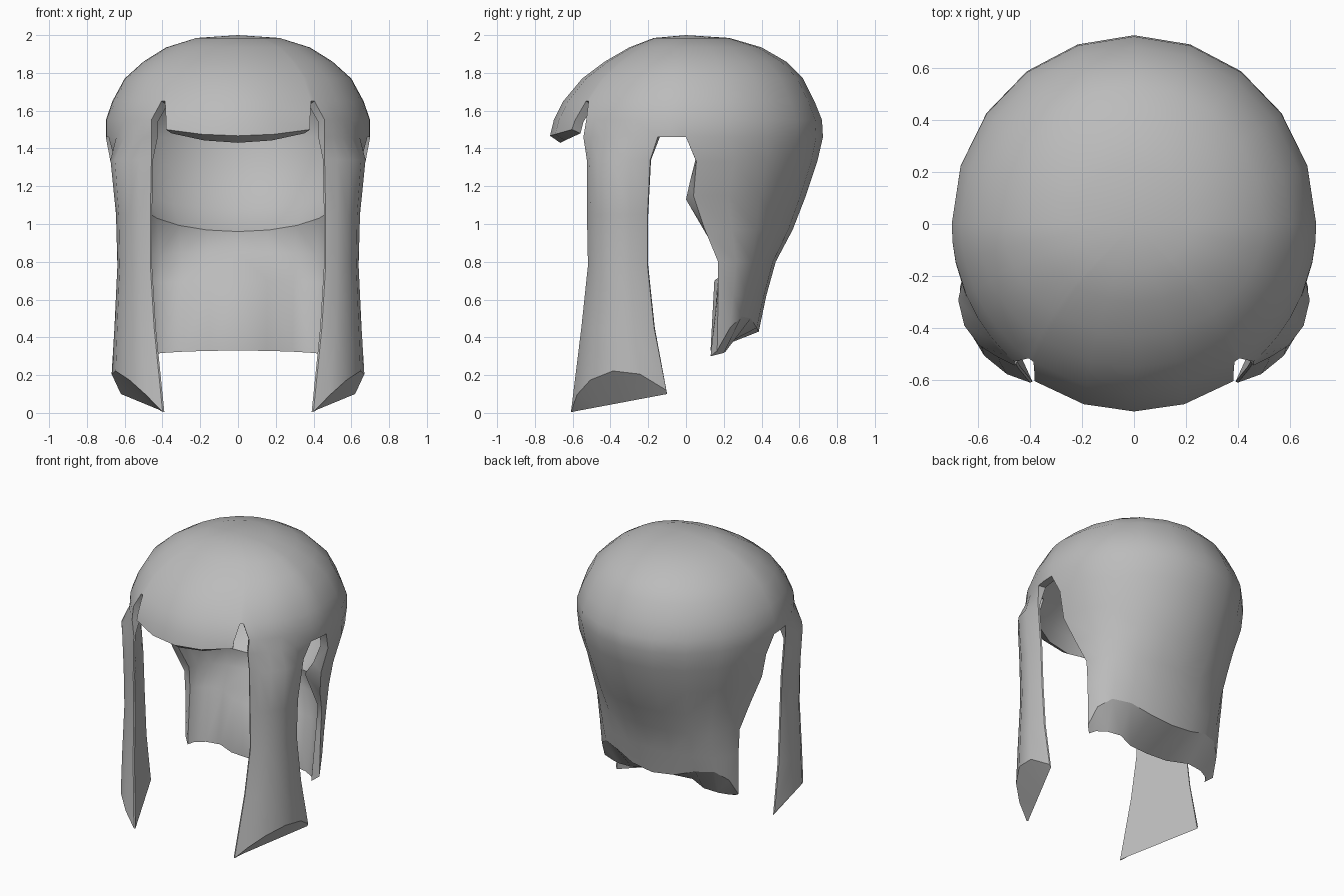
import bpy, bmesh, math
from mathutils import Vector

if "Cube" in bpy.data.objects:
    bpy.data.objects.remove(bpy.data.objects["Cube"])


def lerp(a, b, t):
    return a + (b - a) * t


# Cap rings: height, half width, front depth, back depth
CAP = [(2.0, 0, 0, 0), (1.985, .22, .17, .23), (1.935, .38, .30, .40), (1.86, .50, .43, .53),
       (1.77, .60, .55, .62), (1.65, .665, .65, .68), (1.55, .70, .70, .72), (1.46, .70, .72, .725)]
# Column angles from the front (degrees), right half only
PHI = [0, 16, 33, 41, 46, 52, 59, 67, 78, 84, 90, 108, 126, 144, 162, 180]
SLIT_ROW, CAP_END = 5, len(CAP) - 1
BRIM, LOCK, BACK = (0, 2), (3, 8), (10, 15)

# Side lock sections: z, front edge x y, back edge x y, bulge
LOCK_T = [0, .12, .3, .55, .8, 1]
LOCKS = [(1.34, .45, -.52, .645, -.185, .10), (1.05, .455, -.52, .61, -.20, .092),
         (.78, .455, -.515, .60, -.20, .092), (.45, .435, -.55, .61, -.165, .11),
         (.0, .39, -.605, .62, -.10, .135)]
# Back hair: outer z, half width, side y, centre y
BACK_OUT = [(1.33, .675, .055, .695), (1.15, .63, .04, .635), (.97, .58, .10, .565),
            (.80, .545, .17, .475), (.62, .535, .17, .425), (.45, .53, .165, .385)]
# Back hair: inner side z, centre z, half width, side y, centre y, nape bump
BACK_IN = [(1.34, 1.30, .62, .05, .63, 0), (1.22, 1.08, .585, .02, .54, 0),
           (1.13, .96, .53, .0, .35, 0), (.83, .85, .51, .175, .36, .02),
           (.68, .70, .50, .17, .30, .15), (.30, .33, .49, .13, .25, .12)]
BUMP = [0, 0, 0, .15, .85, 1]
BOTTOM = [-.12, 0, .06, .05, .0, -.02]


def cap_point(j, i, inner):
    z, rx, front, back = CAP[i]
    phi = PHI[j]
    if i <= SLIT_ROW:
        phi = {2: 35.5, 3: 37.5, 4: 43}.get(j, phi)
    c, s = math.cos(math.radians(phi)), math.sin(math.radians(phi))
    if i == CAP_END and j <= BRIM[1]:
        z = lerp(1.43, 1.48, (j / 2) ** 2) if inner else lerp(1.467, 1.50, (j / 2) ** 2)
    elif inner:
        z = 1.46 + (z - 1.46) * .89
    k = .925 if inner else 1
    return Vector((rx * s * k, (-front if c > 0 else -back) * c * k, z))


def lock_point(j, i, inner):
    z, fx, fy, bx, by, bulge = LOCKS[i]
    t = LOCK_T[j - LOCK[0]]
    f, b = Vector((fx, fy, 0)), Vector((bx, by, 0))
    n = (b - f).cross(Vector((0, 0, 1))).normalized()
    arch = (4 * t * (1 - t)) ** .8
    p = f.lerp(b, t) + n * (0 if inner else .01 + bulge * arch)
    if inner and i == 0:                        # ease into the cap lining
        p += n * .05 * arch
    p.z = z
    if i == len(LOCKS) - 1:                     # slanted lens-shaped end
        p.z = lerp(.005, .10, t) + (0 if inner else .02 * t + .155 * arch)
    return p


def back_point(j, i, inner):
    k = j - BACK[0]
    s = k / (BACK[1] - BACK[0])
    c, d = math.cos(s * math.pi / 2), math.sin(s * math.pi / 2)
    if inner:
        zs, zc, w, ys, yc, bump = BACK_IN[i]
        return Vector((w * c, lerp(ys, yc, d) - bump * BUMP[k], lerp(zs, zc, d)))
    z, w, ys, yc = BACK_OUT[i]
    if i == len(BACK_OUT) - 1:
        z += BOTTOM[k]
    return Vector((w * c, lerp(ys, yc, d), z))


bm = bmesh.new()
verts, quads = {}, []


def vert(j, i, inner):
    key = (j, i, inner)
    if key not in verts:
        if i <= CAP_END:
            p = cap_point(j, i, inner)
        elif j <= LOCK[1]:
            p = lock_point(j, i - CAP_END - 1, inner)
        else:
            p = back_point(j, i - CAP_END - 1, inner)
        if j in (0, len(PHI) - 1):
            p.x = 0
        verts[key] = bm.verts.new(p)
    return verts[key]


# Cells of the cap, leaving the slit beside the fringe open
for j in range(len(PHI) - 1):
    for i in range(CAP_END):
        if not (j == BRIM[1] and i >= SLIT_ROW):
            quads.append((j, i))
# Cells of the hanging side lock and the back hair
for (a, b), rows in ((LOCK, LOCKS), (BACK, BACK_OUT)):
    for j in range(a, b):
        for i in range(CAP_END, CAP_END + len(rows)):
            quads.append((j, i))

# Outer and inner skins, with crisp walls along every open edge
edges = {}
for j, i in quads:
    ring = [(j, i), (j, i + 1), (j + 1, i + 1), (j + 1, i)]
    bm.faces.new([vert(*c, False) for c in ring])
    bm.faces.new([vert(*c, True) for c in reversed(ring)])
    for a, b in zip(ring, ring[1:] + ring[:1]):
        key = tuple(sorted((a, b)))
        edges[key] = edges.get(key, 0) + 1
for (a, b), n in edges.items():
    on_seam = a[0] == b[0] and a[0] in (0, len(PHI) - 1)
    at_pole = a[1] == b[1] == 0
    if n == 1 and not on_seam and not at_pole:
        bm.faces.new([vert(*a, False), vert(*b, False), vert(*b, True), vert(*a, True)])
        for side in (False, True):
            bm.edges.get((vert(*a, side), vert(*b, side))).smooth = False
# Crisp lip around the back of the head hollow
for j in range(*BACK):
    lip = CAP_END + 3
    bm.edges.get((vert(j, lip, True), vert(j + 1, lip, True))).smooth = False

# Mirror to the other half and weld the seam
dup = bmesh.ops.duplicate(bm, geom=bm.verts[:] + bm.edges[:] + bm.faces[:])["geom"]
for v in (g for g in dup if isinstance(g, bmesh.types.BMVert)):
    v.co.x *= -1
bmesh.ops.remove_doubles(bm, verts=bm.verts[:], dist=.0005)
bmesh.ops.recalc_face_normals(bm, faces=bm.faces[:])

mesh = bpy.data.meshes.new("hair")
bm.to_mesh(mesh)
bm.free()
hair = bpy.data.objects.new("hair", mesh)
bpy.context.collection.objects.link(hair)

grey = bpy.data.materials.new("light grey")
grey.diffuse_color = (.5, .5, .5, 1)
grey.use_nodes = True
grey.node_tree.nodes["Principled BSDF"].inputs["Base Color"].default_value = grey.diffuse_color
mesh.materials.append(grey)

bpy.context.view_layer.objects.active = hair
hair.select_set(True)
bpy.ops.object.shade_smooth_by_angle(angle=math.radians(50), keep_sharp_edges=True)
